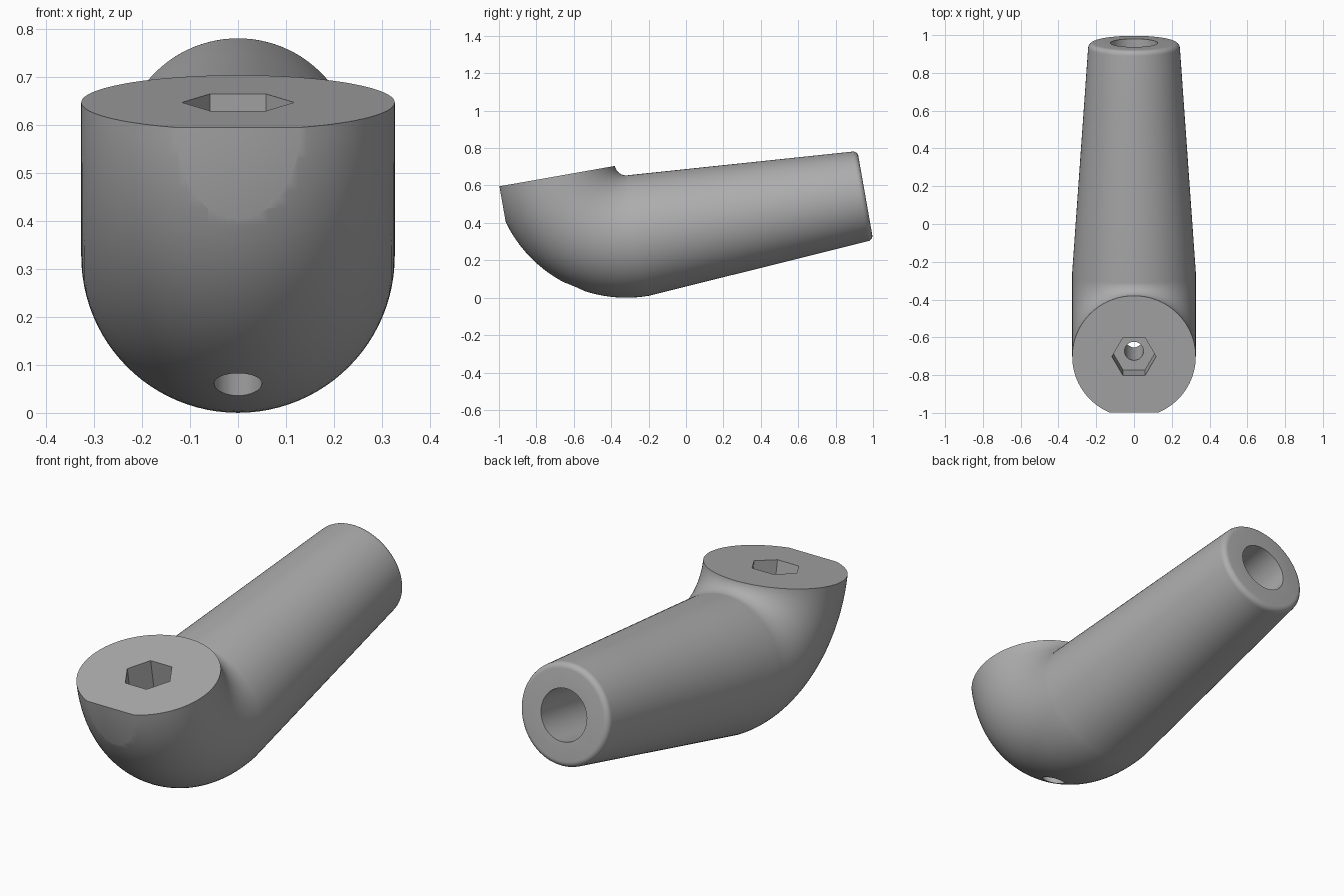
import bpy, bmesh, math
from mathutils import Matrix

if "Cube" in bpy.data.objects:
    bpy.data.objects.remove(bpy.data.objects["Cube"])

TILT = math.radians(10)
R, r = 0.388, 0.327          # bend radius, pipe radius
TUBE_END, END_R, ROUND = 1.23, 0.243, 0.028
SEG = 96

grey = bpy.data.materials.new("grey")
grey.diffuse_color = (0.42, 0.42, 0.42, 1)
grey.use_nodes = True
grey.node_tree.nodes["Principled BSDF"].inputs["Base Color"].default_value = grey.diffuse_color

# Stations along the elbow: (bend angle, offset past the bend, radius)
stations = [(math.pi / 2 * i / 32, 0.0, r) for i in range(33)]
stations += [(math.pi / 2, (TUBE_END - ROUND) * i / 4, r + (END_R - r) * i / 4) for i in range(1, 5)]
for i in range(1, 7):        # rounded rim at the tube end
    a = math.pi / 2 * i / 6
    stations.append((math.pi / 2, TUBE_END - ROUND + ROUND * math.sin(a),
                     END_R - ROUND * (1 - math.cos(a))))

# Elbow body with tapered tube
bm = bmesh.new()
rings = []
for t, off, rad in stations:
    ring = []
    for k in range(SEG):
        p = 2 * math.pi * k / SEG
        d = R + rad * math.cos(p)
        ring.append(bm.verts.new((rad * math.sin(p), off - math.cos(t) * d, -math.sin(t) * d)))
    rings.append(ring)
for a, b in zip(rings, rings[1:]):
    for k in range(SEG):
        n = (k + 1) % SEG
        bm.faces.new((a[k], a[n], b[n], b[k]))
bm.faces.new(rings[0])
bm.faces.new(rings[-1])
bmesh.ops.recalc_face_normals(bm, faces=bm.faces)
mesh = bpy.data.meshes.new("elbow_handle")
bm.to_mesh(mesh)
bm.free()
body = bpy.data.objects.new("elbow_handle", mesh)
bpy.context.collection.objects.link(body)
mesh.materials.append(grey)


def cut(cutter, name):
    """Subtract the cutter from the body and remove it."""
    cutter.name = name
    cutter.hide_render = True
    cutter.data.materials.append(grey)
    bpy.context.view_layer.objects.active = body
    mod = body.modifiers.new(name, 'BOOLEAN')
    mod.operation, mod.solver, mod.object = 'DIFFERENCE', 'EXACT', cutter
    bpy.ops.object.modifier_apply(modifier=name)
    bpy.data.objects.remove(cutter)


def rod(radius, sides, start, end, axis, other=0.0):
    """Cylinder along y or z, from start to end."""
    mid = (start + end) / 2
    if axis == 'z':
        loc, rot = (0, other, mid), (0, 0, math.pi / 2)
    else:
        loc, rot = (0, mid, other), (math.pi / 2, 0, 0)
    bpy.ops.mesh.primitive_cylinder_add(vertices=sides, radius=radius, depth=end - start,
                                        location=loc, rotation=rot)
    return bpy.context.object


# Flat front
bpy.ops.mesh.primitive_cube_add(size=1, location=(0, -R - 0.30 - 0.5, -0.2))
cut(bpy.context.object, "front_flat")
# Nut pocket, bolt hole and tube bore
cut(rod(0.117, 6, -0.17, 0.1, 'z', -R), "nut_pocket")
cut(rod(0.05, 32, -1.0, -0.1, 'z', -R), "bolt_hole")
cut(rod(0.125, 48, 0.3, 1.4, 'y', -R), "tube_bore")

# Tilt into place
body.data.transform(Matrix.Translation((0, -0.32, 0.715)) @ Matrix.Rotation(TILT, 4, 'X'))
bpy.ops.object.select_all(action='DESELECT')
body.select_set(True)
bpy.context.view_layer.objects.active = body
bpy.ops.object.shade_smooth_by_angle(angle=math.radians(30))
